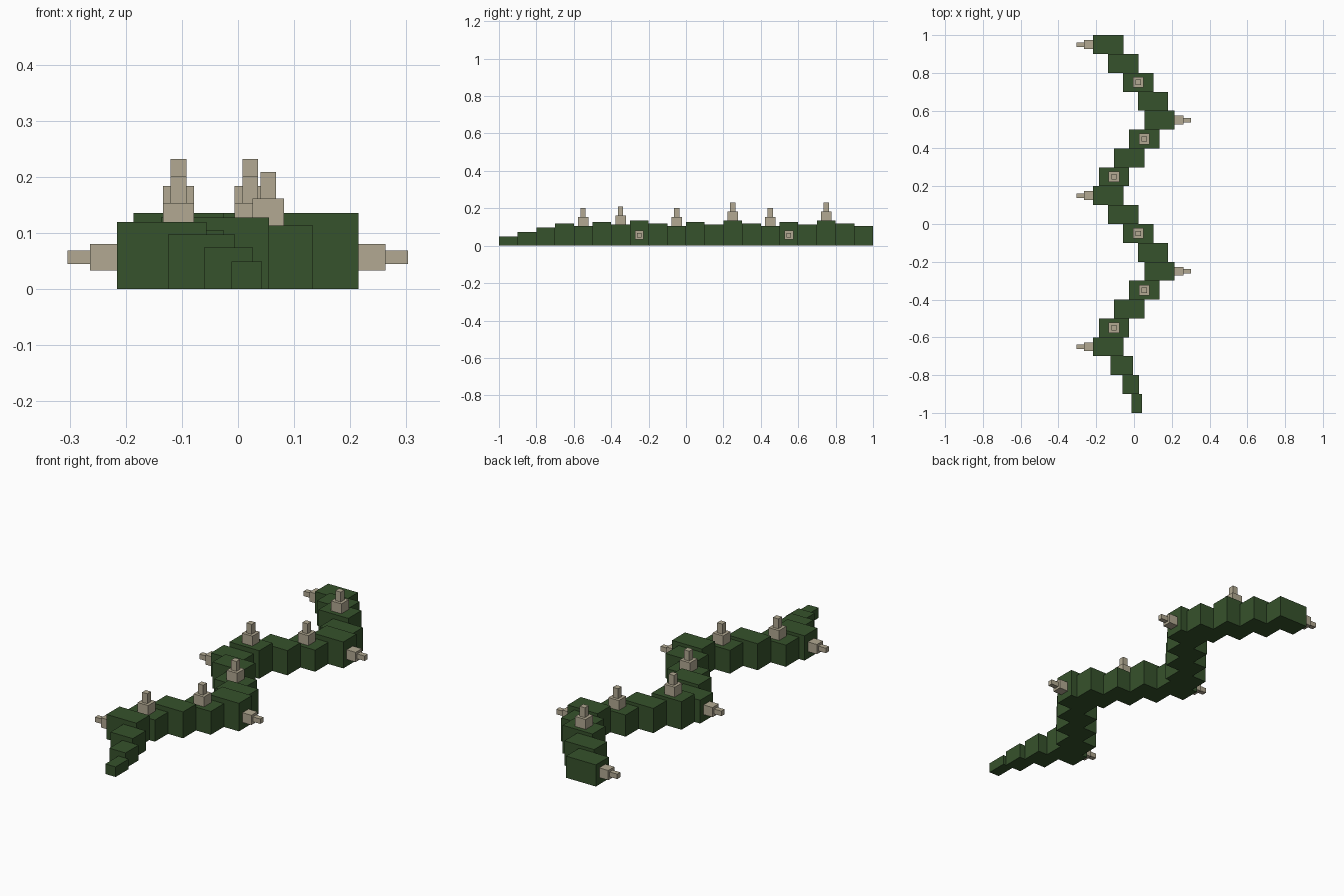
import bpy
from mathutils import Vector

cube = bpy.data.objects.get("Cube")
if cube:
    bpy.data.objects.remove(cube, do_unlink=True)


def make_material(name, rgb):
    mat = bpy.data.materials.new(name)
    mat.use_nodes = True
    color = (*rgb, 1)
    mat.diffuse_color = color
    mat.node_tree.nodes["Principled BSDF"].inputs["Base Color"].default_value = color
    return mat


green = make_material("vine green", (0.037, 0.084, 0.025))
tan = make_material("thorn tan", (0.445, 0.397, 0.287))


def box(name, center, size, mat):
    bpy.ops.mesh.primitive_cube_add(size=1, location=center)
    obj = bpy.context.object
    obj.name = name
    obj.scale = size
    bpy.ops.object.transform_apply(location=False, rotation=False, scale=True)
    obj.data.materials.append(mat)


def thorn(name, root, axis, parts):
    """Stack square blocks (length, width) outward from root along a signed axis."""
    root = Vector(root)
    axis = Vector(axis)
    for part, (length, width) in zip(("base", "tip"), parts):
        size = [length if abs(a) > 0.5 else width for a in axis]
        box(f"{name}_{part}", root + axis * length / 2, size, tan)
        root = root + axis * length


# Repeating sideways swing and height pattern of the vine
swing = [-0.136, -0.106, -0.025, 0.054, 0.135, 0.1, 0.022, -0.057]
heights = [0.12, 0.105, 0.128, 0.113, 0.136]
# Tapered end: centre x, width, height
taper = [(0.0155, 0.055, 0.049), (-0.017, 0.087, 0.074), (-0.065, 0.12, 0.097)]
top_thorns = {4, 6, 9, 12, 14, 17}
side_thorns = {3: -1, 7: 1, 11: -1, 15: 1, 19: -1}

for i in range(20):
    y = -0.95 + 0.1 * i
    if i < len(taper):
        x, width, height = taper[i]
    else:
        k = i - len(taper)
        x, width, height = swing[k % 8], 0.16, heights[k % 5]
    box(f"vine_segment_{i}", (x, y, height / 2), (width, 0.1, height), green)

    # Thorns standing on top and sticking out at the bends
    if i in top_thorns:
        thorn(f"top_thorn_{i}", (x, y, height), (0, 0, 1),
              [(0.048, 0.056), (0.048, 0.028)])
    if i in side_thorns:
        side = side_thorns[i]
        thorn(f"side_thorn_{i}", (x + side * width / 2, y, 0.057), (side, 0, 0),
              [(0.048, 0.047), (0.04, 0.024)])
